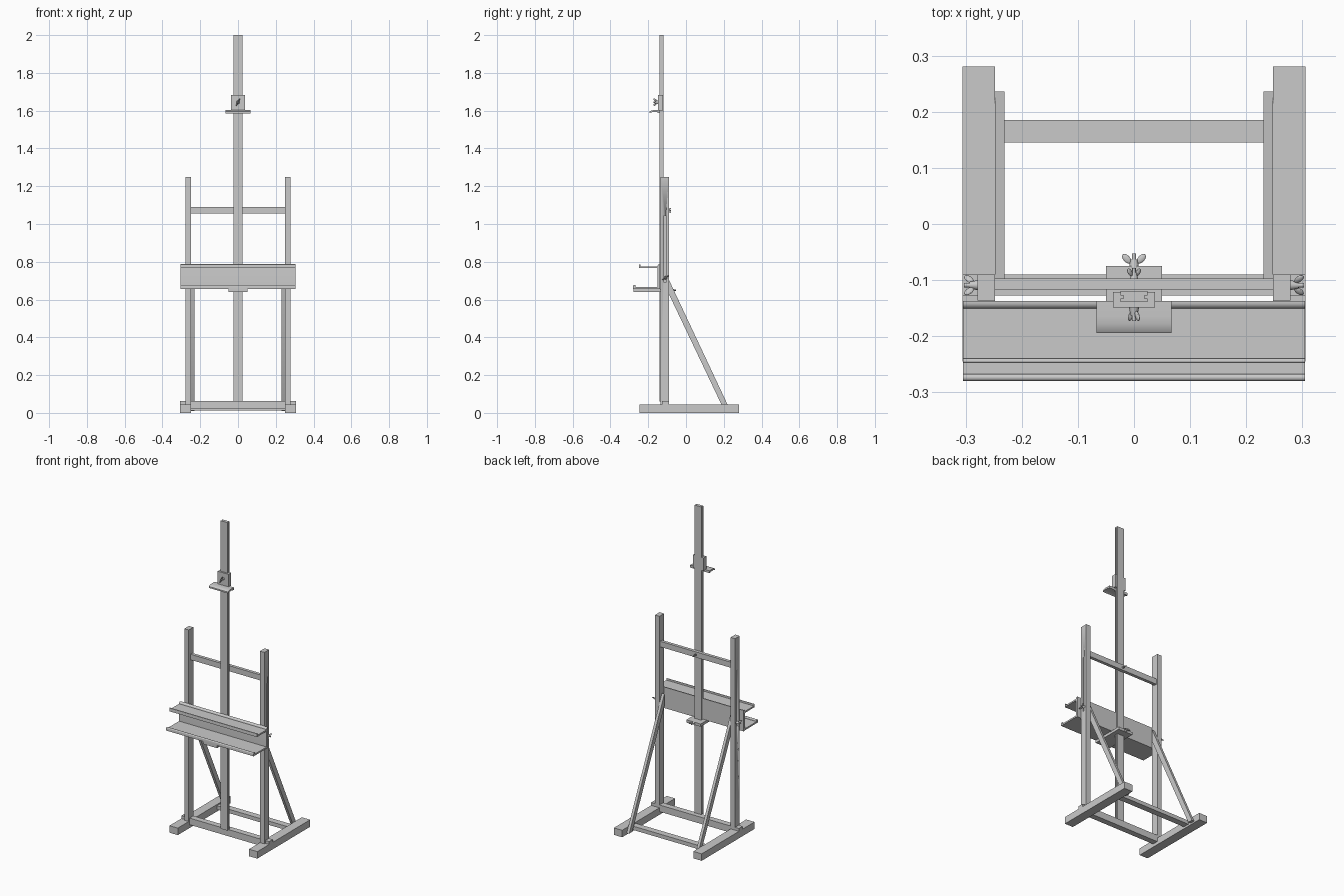
import bpy, bmesh, math
from mathutils import Matrix, Vector

if "Cube" in bpy.data.objects:
    bpy.data.objects.remove(bpy.data.objects["Cube"], do_unlink=True)

grey = bpy.data.materials.new("light_grey")
grey.use_nodes = True
grey.diffuse_color = (0.59, 0.59, 0.59, 1)
grey.node_tree.nodes["Principled BSDF"].inputs["Base Color"].default_value = grey.diffuse_color


def finish(name, bm):
    bmesh.ops.recalc_face_normals(bm, faces=bm.faces)
    mesh = bpy.data.meshes.new(name)
    bm.to_mesh(mesh)
    bm.free()
    mesh.materials.append(grey)
    mesh.shade_smooth()
    mesh.set_sharp_from_angle(angle=math.radians(35))
    obj = bpy.data.objects.new(name, mesh)
    bpy.context.collection.objects.link(obj)
    return obj


def box(name, x, y, z):
    """Box from its (min, max) range on each axis."""
    bm = bmesh.new()
    bmesh.ops.create_cube(bm, size=1)
    for v in bm.verts:
        v.co = [r[0] + (c + 0.5) * (r[1] - r[0]) for c, r in zip(v.co, (x, y, z))]
    return finish(name, bm)


def prism(name, profile, start, end, axis):
    """Extrude a closed profile: (y, z) along X, or (x, y) along Z."""
    bm = bmesh.new()
    place = (lambda a, b: (start, a, b)) if axis == "X" else (lambda a, b: (a, b, start))
    face = bm.faces.new([bm.verts.new(place(a, b)) for a, b in profile])
    moved = bmesh.ops.extrude_face_region(bm, geom=[face])["geom"]
    shift = Vector((end - start, 0, 0)) if axis == "X" else Vector((0, 0, end - start))
    bmesh.ops.translate(bm, vec=shift, verts=[g for g in moved if isinstance(g, bmesh.types.BMVert)])
    return finish(name, bm)


def arc(y, z, radius, start, end, steps=6):
    """Points on a circle in the (y, z) plane, angles in degrees."""
    angles = [math.radians(start + (end - start) * i / steps) for i in range(steps + 1)]
    return [(y + radius * math.cos(a), z + radius * math.sin(a)) for a in angles]


def wing_nut(name, base, direction, size=1.0, roll=0.0):
    """Threaded stud, tapered hub and two flared wings pointing along direction."""
    bm = bmesh.new()
    for r1, r2, depth in ((0.004, 0.004, 0.024), (0.009, 0.006, 0.014)):
        bmesh.ops.create_cone(bm, cap_ends=True, segments=16, radius1=r1, radius2=r2, depth=depth,
                              matrix=Matrix.Translation((0, 0, depth / 2)))
    for side in (-1, 1):
        wing = (Matrix.Translation((side * 0.013, 0, 0.015)) @ Matrix.Rotation(side * 0.75, 4, "Y")
                @ Matrix.Diagonal((0.006, 0.003, 0.0105, 1)))
        bmesh.ops.create_uvsphere(bm, u_segments=12, v_segments=8, radius=1, matrix=wing)
    turn = Vector(direction).to_track_quat("Z", "Y").to_matrix().to_4x4()
    bm.transform(Matrix.Translation(base) @ turn @ Matrix.Rotation(roll, 4, "Z") @ Matrix.Scale(size, 4))
    return finish(name, bm)


def sided(side, a, b):
    return tuple(sorted((side * a, side * b)))


# Feet, grooved uprights, rear braces and side wing nuts
for side, label in ((1, "left"), (-1, "right")):
    box(f"{label}_foot", sided(side, 0.248, 0.306), (-0.245, 0.281), (0, 0.044))
    post = box(f"{label}_upright", sided(side, 0.248, 0.279), (-0.136, -0.09), (0.04, 1.25))
    groove = box(f"{label}_groove_cutter", sided(side, 0.267, 0.33), (-0.117, -0.107), (0.69, 1.045))
    groove.hide_render = True
    groove.hide_viewport = True
    groove.display_type = "WIRE"
    cut = post.modifiers.new("groove", "BOOLEAN")
    cut.object = groove
    cut.solver = "EXACT"
    brace = [(-0.115, 0.757), (0.236, 0.01), (0.204, 0.01), (-0.115, 0.68)]
    prism(f"{label}_brace", brace, side * 0.231, side * 0.248, "X")
    wing_nut(f"{label}_wing_nut", (side * 0.279, -0.109, 0.715), (side, 0, 0), roll=0.6)

# Rails joining the two sides
box("front_rail", (-0.306, 0.306), (-0.127, -0.09), (0.02, 0.062))
box("back_rail", (-0.248, 0.248), (0.145, 0.185), (0.012, 0.036))
box("upper_rail", (-0.248, 0.248), (-0.117, -0.097), (1.055, 1.09))

# Central mast with a square groove along each side
half = [(0.024, -0.139), (0.024, -0.133), (0.019, -0.133),
        (0.019, -0.127), (0.024, -0.127), (0.024, -0.119)]
prism("mast", half + [(-x, y) for x, y in reversed(half)], 0.06, 2.0, "Z")

# Canvas tray: back board with rounded top, upper and lower lipped shelves
board = [(-0.137, 0.655), (-0.137, 0.787)] + arc(-0.14, 0.776, 0.011, 90, 180) + [(-0.151, 0.655)]
prism("tray_board", board, -0.305, 0.305, "X")


def shelf(name, front, z, thick, lip_width, lip_top):
    radius = lip_width / 2
    lip = arc(front + radius, lip_top - radius, radius, 180, 0, 8)
    prism(name, [(-0.14, z), (front, z)] + lip + [(front + lip_width, z + thick), (-0.14, z + thick)],
          -0.305, 0.305, "X")


shelf("upper_shelf", -0.248, 0.766, 0.01, 0.008, 0.787)
shelf("lower_shelf", -0.28, 0.657, 0.01, 0.013, 0.678)
box("tray_bracket", (-0.05, 0.05), (-0.279, -0.075), (0.64, 0.657))
wing_nut("bracket_wing_nut", (0, -0.077, 0.65), (0, 1, 0))
wing_nut("rail_wing_nut", (0, -0.098, 1.072), (0, 1, 0), 0.8, 0.8)

# Sliding top clamp with curved ledge
box("clamp_block", (-0.037, 0.037), (-0.149, -0.121), (1.6, 1.682))
ledge = [(-0.137, 1.588), (-0.137, 1.603), (-0.165, 1.603), (-0.178, 1.602), (-0.188, 1.599), (-0.194, 1.595),
         (-0.194, 1.586), (-0.187, 1.59), (-0.177, 1.592), (-0.15, 1.592), (-0.15, 1.588)]
prism("clamp_ledge", ledge, -0.067, 0.067, "X")
wing_nut("clamp_wing_nut", (0, -0.149, 1.645), (0, -1, 0), 1.0, 1.1)
